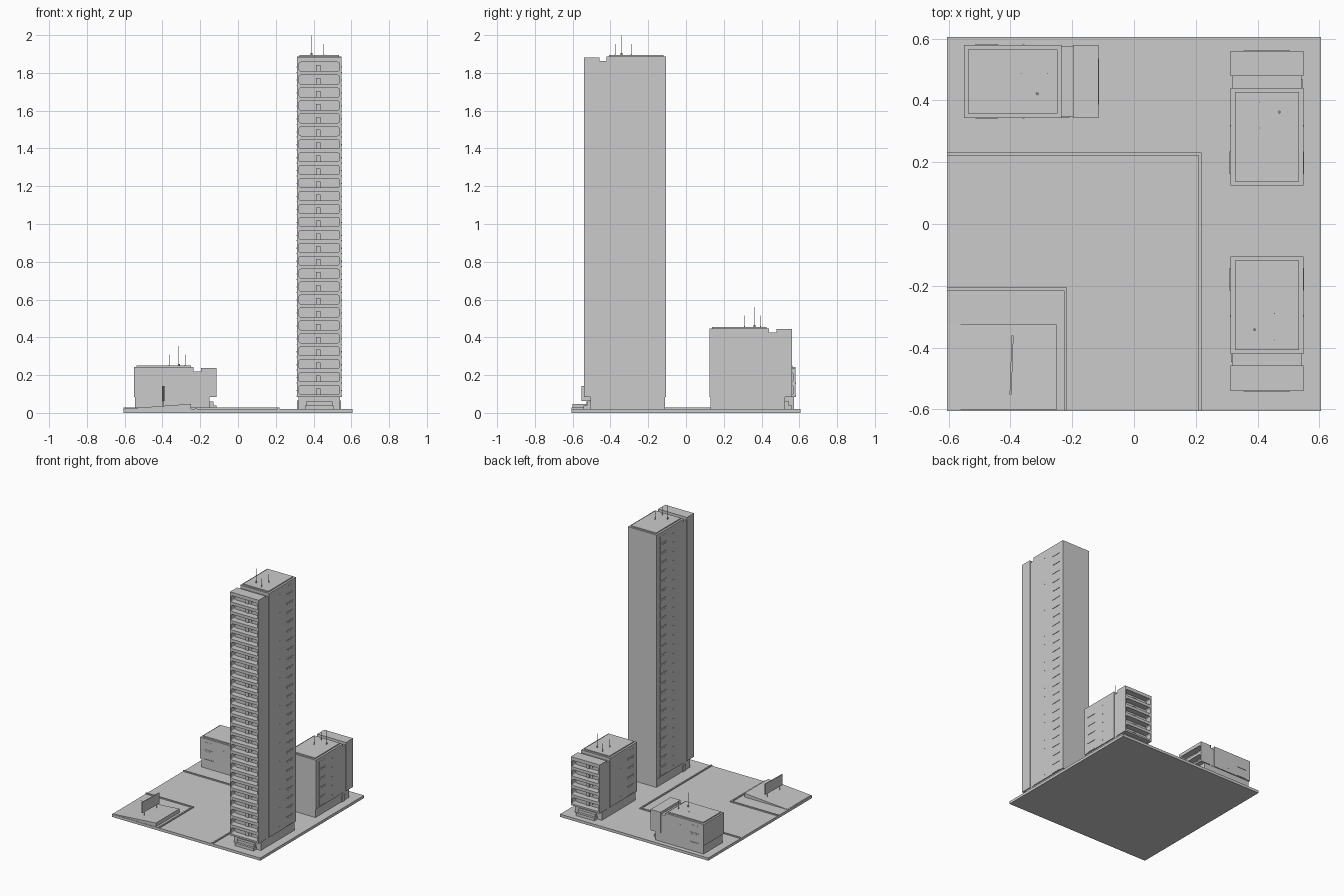
import bpy, bmesh, math
from mathutils import Matrix, Vector

if "Cube" in bpy.data.objects:
    bpy.data.objects.remove(bpy.data.objects["Cube"])

BASE = 0.02       # ground slab top
POD = 0.085       # top of each podium
FLOOR = 0.0685    # storey height
W = 0.1175        # half width of a block


def make_object(name, bm, place):
    bmesh.ops.recalc_face_normals(bm, faces=bm.faces)
    me = bpy.data.meshes.new(name)
    bm.to_mesh(me)
    bm.free()
    ob = bpy.data.objects.new(name, me)
    ob.matrix_world = place
    bpy.context.collection.objects.link(ob)
    return ob


def boxes(name, items, place=Matrix()):
    bm = bmesh.new()
    for x0, x1, y0, y1, z0, z1 in items:
        m = (Matrix.Translation(((x0 + x1) / 2, (y0 + y1) / 2, (z0 + z1) / 2))
             @ Matrix.Diagonal((x1 - x0, y1 - y0, z1 - z0, 1)))
        bmesh.ops.create_cube(bm, size=1, matrix=m)
    return make_object(name, bm, place)


def rods(name, items, place=Matrix()):
    bm = bmesh.new()
    for x, y, z0, z1, r in items:
        bmesh.ops.create_cone(bm, cap_ends=True, segments=8, radius1=r, radius2=r,
                              depth=z1 - z0,
                              matrix=Matrix.Translation((x, y, (z0 + z1) / 2)))
    return make_object(name, bm, place)


def balcony_frame(name, place, floors):
    # one storey-high frame with a rounded opening, repeated upward
    bm = bmesh.new()
    r, hx, z0, z1 = 0.012, W - 0.009, 0.012, 0.059
    inner, outer = [], []
    for k, (sx, top) in enumerate([(1, 1), (-1, 1), (-1, 0), (1, 0)]):
        cx = sx * (hx - r)
        cz = z1 - r if top else z0 + r
        for j in range(5):
            a = math.pi / 2 * (k + j / 4)
            inner.append((cx + r * math.cos(a), cz + r * math.sin(a)))
            outer.append((sx * W, FLOOR if top else 0))
    yf, yb = -0.435, -0.385
    n = len(inner)
    fi = [bm.verts.new((x, yf, z)) for x, z in inner]
    bi = [bm.verts.new((x, yb, z)) for x, z in inner]
    fo = [bm.verts.new((x, yf, z)) for x, z in outer[::5]]
    bo = [bm.verts.new((x, yb, z)) for x, z in outer[::5]]
    for i in range(n):
        j = (i + 1) % n
        a, b = i // 5, j // 5
        bm.faces.new((fi[i], fi[j], bi[j], bi[i]))
        if a == b:
            bm.faces.new((fi[i], fi[j], fo[a]))
        else:
            bm.faces.new((fi[i], fi[j], fo[b], fo[a]))
            bm.faces.new((fo[a], fo[b], bo[b], bo[a]))
    ob = make_object(name, bm, place @ Matrix.Translation((0, 0, POD)))
    mod = ob.modifiers.new("storeys", 'ARRAY')
    mod.count = floors
    mod.use_relative_offset = False
    mod.use_constant_offset = True
    mod.constant_offset_displace = (0, 0, FLOOR)


def building(name, loc, turn, floors):
    # origin at the middle of the blank back wall; balconies face local -y
    P = Matrix.Translation((*loc, 0)) @ Matrix.Rotation(math.radians(turn), 4, 'Z')
    T = POD + floors * FLOOR
    H = T + 0.02
    levels = [POD + i * FLOOR for i in range(floors)]
    boxes(name + "_podium", [(-W + .007, W - .007, -.40, -.006, BASE - .005, POD)], P)
    boxes(name + "_entrance_steps", [(-.075, .075, -.437, -.39, BASE - .005, .04),
                                     (-.07, .07, -.42, -.39, .04, .06)], P)
    boxes(name + "_main_block", [(-W, W, -.315, 0, POD, H)], P)
    boxes(name + "_roof_cap", [(-W + .014, W - .014, -.302, -.013, H, H + .008)], P)
    boxes(name + "_recessed_link", [(-W + .005, W - .005, -.36, -.31, POD, H - .022)], P)
    boxes(name + "_balcony_block", [(-W, W, -.39, -.353, POD, H - .004),
                                    (-W, W, -.435, -.385, T, H - .004)], P)
    balcony_frame(name + "_balcony_frames", P, floors)
    # door and window standing out on each balcony's back wall
    boxes(name + "_balcony_doors",
          [b for z in levels for b in ((-.018, .006, -.398, -.388, z + .011, z + .044),
                                       (.011, .03, -.396, -.388, z + .022, z + .05))], P)
    # side windows, ledges and vents on both flanks
    side = []
    for z in levels:
        for s in (-1, 1):
            for d, y0, y1, z0, z1 in ((.001, -.107, -.04, .008, .062),
                                      (.003, -.11, -.037, .003, .007),
                                      (.002, -.195, -.19, .03, .036)):
                x0, x1 = sorted((s * (W - .004), s * (W + d)))
                side.append((x0, x1, y0, y1, z + z0, z + z1))
    boxes(name + "_side_windows", side, P)
    # arched side door
    boxes(name + "_side_door", [(-W + .001, -W + .012, -.342, -.31, BASE - .004, .066)], P)
    R = H + .006
    rods(name + "_antennas", [(-.04, -.237, R, H + .112, .0018),
                              (-.04, -.237, R, R + .012, .005),
                              (.025, -.27, R, H + .068, .0015),
                              (.025, -.27, R, R + .006, .003),
                              (.025, -.185, R, H + .068, .0015),
                              (.025, -.185, R, R + .006, .003)], P)


# ground and street kerbs
boxes("ground_slab", [(-.605, .605, -.605, .605, 0, BASE)])
boxes("street_kerbs", [(-.605, .219, .221, .231, BASE - .005, .028),
                       (.209, .219, -.605, .221, BASE - .005, .028),
                       (-.605, -.217, -.215, -.205, BASE - .005, .028),
                       (-.227, -.217, -.605, -.215, BASE - .005, .028)])

# gently sloping empty lot
bm = bmesh.new()
lo = [bm.verts.new((x, y, z)) for y in (-.602, -.325)
      for x, z in ((-.6, .018), (-.25, .018), (-.25, .048), (-.6, .022))]
bm.faces.new(lo[:4])
bm.faces.new(lo[4:])
for i in range(4):
    j = (i + 1) % 4
    bm.faces.new((lo[i], lo[j], lo[j + 4], lo[i + 4]))
make_object("sloping_lot", bm, Matrix())

# standing sign panel on the lot
sign = Matrix.Translation((-.396, -.456, 0)) @ Matrix.Rotation(math.radians(-2), 4, 'Z')
boxes("sign_panel", [(-.003, .003, -.096, .096, .062, .142)], sign)
rods("sign_posts", [(0, -.07, .02, .07, .002), (0, .07, .02, .07, .002)], sign)

building("tower", (.43, -.105), 0, 26)
building("mid_block", (.43, .125), 180, 5)
building("low_block", (-.55, .461), 90, 2)
